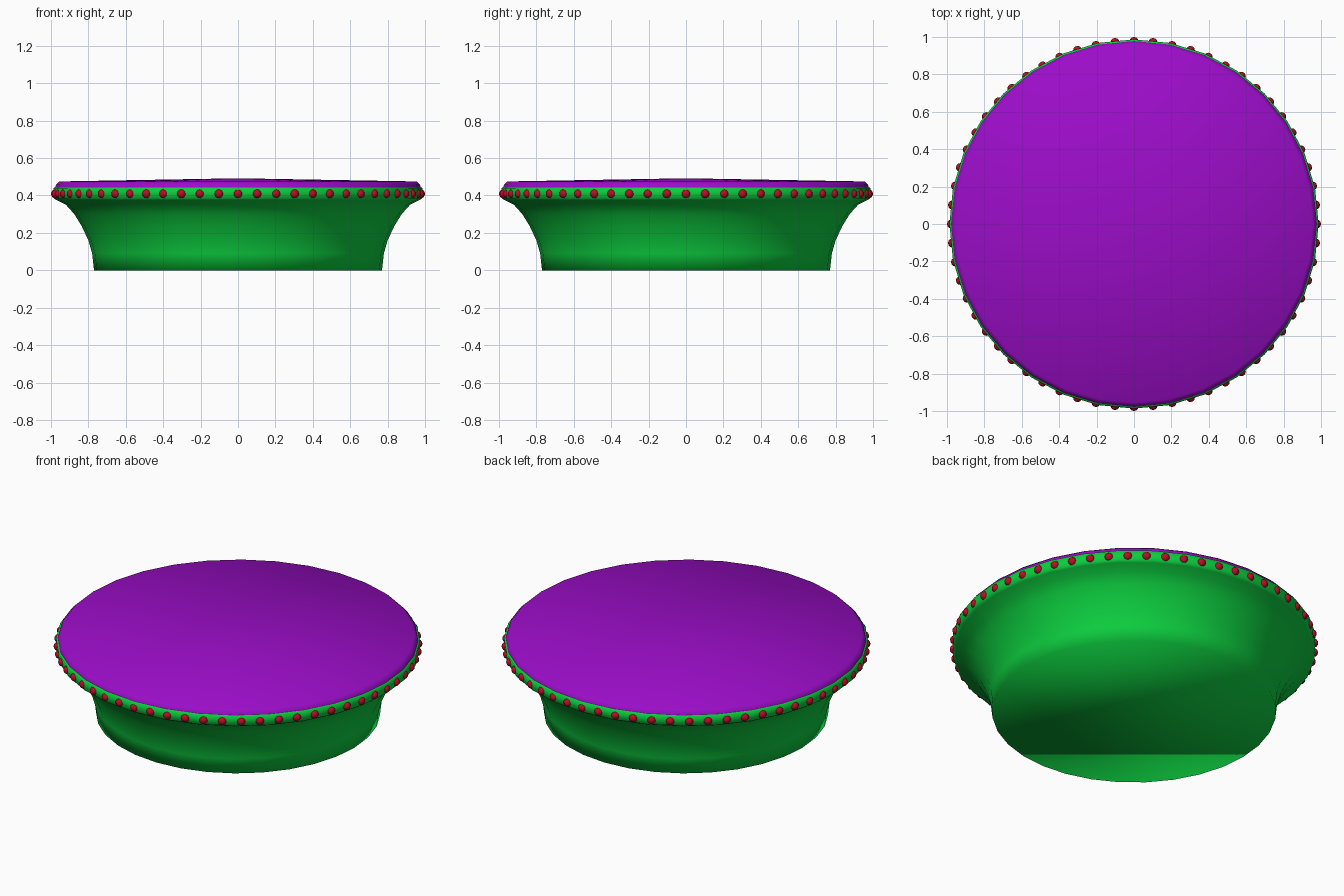
import bpy, bmesh, math

if "Cube" in bpy.data.objects:
    bpy.data.objects.remove(bpy.data.objects["Cube"])

SIDES = 32
BEADS = 60


def material(name, rgb):
    m = bpy.data.materials.new(name)
    m.diffuse_color = (*rgb, 1.0)
    m.use_nodes = True
    m.node_tree.nodes["Principled BSDF"].inputs["Base Color"].default_value = m.diffuse_color
    return m


def finish(name, bm, mat):
    for f in bm.faces:
        f.smooth = True
    me = bpy.data.meshes.new(name)
    bm.to_mesh(me)
    bm.free()
    me.materials.append(mat)
    ob = bpy.data.objects.new(name, me)
    bpy.context.collection.objects.link(ob)
    return ob


def lathe(name, profile, mat, cap_bottom=False, apex=None):
    """Spin (radius, z) points around z, with an optional flat base or centre peak."""
    bm = bmesh.new()
    rings = []
    for r, z in profile:
        rings.append([bm.verts.new((r * math.cos(a), r * math.sin(a), z))
                      for a in (2 * math.pi * i / SIDES for i in range(SIDES))])
    for low, high in zip(rings, rings[1:]):
        for i in range(SIDES):
            j = (i + 1) % SIDES
            bm.faces.new((low[i], low[j], high[j], high[i]))
    if cap_bottom:
        bm.faces.new(rings[0][::-1])
    if apex is not None:
        tip = bm.verts.new((0, 0, apex))
        for i in range(SIDES):
            bm.faces.new((rings[-1][i], rings[-1][(i + 1) % SIDES], tip))
    return finish(name, bm, mat)


green = material("green", (0.004, 0.62, 0.05))
purple = material("purple", (0.33, 0.004, 0.58))
red = material("red", (0.5, 0.004, 0.02))

# flared base with the rim band
lathe("flared_base", [
    (0.77, 0.0), (0.78, 0.09), (0.80, 0.16), (0.835, 0.235), (0.875, 0.30),
    (0.92, 0.35), (0.97, 0.375), (0.985, 0.385), (0.987, 0.44), (0.975, 0.445),
], green, cap_bottom=True)

# shallow domed top
lathe("top_pad", [
    (0.978, 0.443), (0.973, 0.458), (0.955, 0.475),
], purple, apex=0.492)

# beads around the rim
bm = bmesh.new()
for i in range(BEADS):
    a = 2 * math.pi * i / BEADS
    new = bmesh.ops.create_uvsphere(bm, u_segments=12, v_segments=8, radius=0.024)["verts"]
    bmesh.ops.translate(bm, verts=new,
                        vec=(0.976 * math.cos(a), 0.976 * math.sin(a), 0.409))
finish("rim_beads", bm, red)
